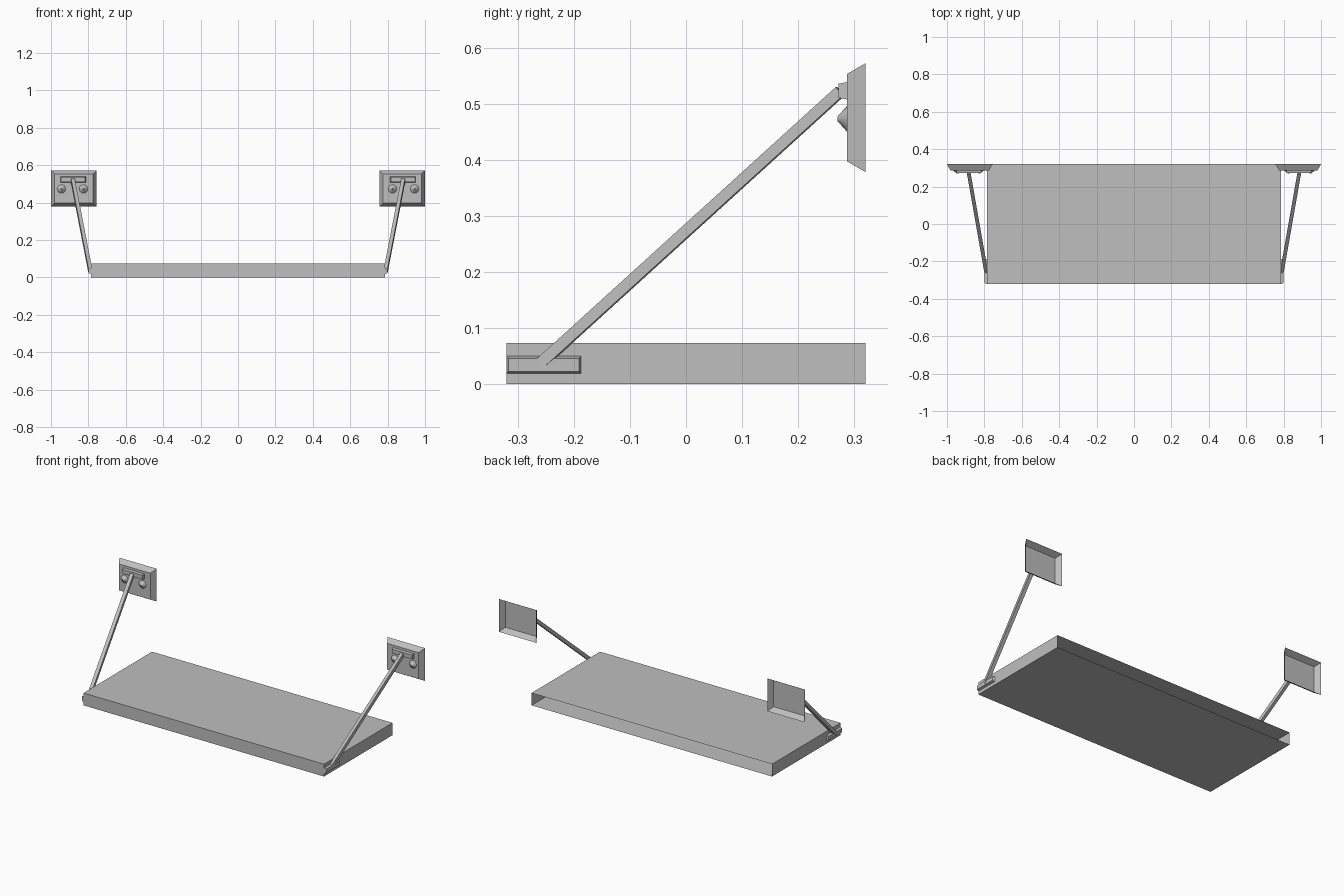
import bpy, bmesh, math
from mathutils import Vector

if "Cube" in bpy.data.objects:
    bpy.data.objects.remove(bpy.data.objects["Cube"])

grey = bpy.data.materials.new("plain_grey")
grey.diffuse_color = (0.52, 0.52, 0.52, 1)
grey.use_nodes = True
grey.node_tree.nodes["Principled BSDF"].inputs["Base Color"].default_value = grey.diffuse_color


def make(name, bm):
    mesh = bpy.data.meshes.new(name)
    bm.to_mesh(mesh)
    bm.free()
    mesh.materials.append(grey)
    obj = bpy.data.objects.new(name, mesh)
    bpy.context.collection.objects.link(obj)
    return obj


def shell(name, centre, u, v, n, size, depth, inset):
    """Tapered box with no back; u and v span the base, n points to the front."""
    c, u, v, n = map(Vector, (centre, u, v, n))
    bm = bmesh.new()
    corners = ((-1, -1), (1, -1), (1, 1), (-1, 1))
    base, front = [], []
    for a, b in corners:
        base.append(bm.verts.new(c + u * a * size[0] / 2 + v * b * size[1] / 2))
        front.append(bm.verts.new(c + u * a * (size[0] / 2 - inset)
                                  + v * b * (size[1] / 2 - inset) + n * depth))
    for i in range(4):
        j = (i + 1) % 4
        bm.faces.new((base[i], base[j], front[j], front[i]))
    bm.faces.new(front)
    # Point every face away from the middle of the shell
    middle = c + n * depth / 2
    bm.normal_update()
    for f in bm.faces:
        if f.normal.dot(f.calc_center_median() - middle) < 0:
            f.normal_flip()
    return make(name, bm)


def rod(name, start, end, width):
    """Square bar between two points, with level side edges."""
    a, b = Vector(start), Vector(end)
    axis = (b - a).normalized()
    side = axis.cross(Vector((0, 0, 1))).normalized()
    up = side.cross(axis)
    bm = bmesh.new()
    rings = [[bm.verts.new(p + (side * i + up * j) * width / 2)
              for i, j in ((-1, -1), (1, -1), (1, 1), (-1, 1))] for p in (a, b)]
    for i in range(4):
        j = (i + 1) % 4
        bm.faces.new((rings[0][i], rings[0][j], rings[1][j], rings[1][i]))
    bm.faces.new(rings[0][::-1])
    bm.faces.new(rings[1])
    bmesh.ops.recalc_face_normals(bm, faces=bm.faces)
    return make(name, bm)


def bolt(name, x, z):
    """Round pointed bolt head facing the front."""
    bpy.ops.mesh.primitive_cone_add(vertices=16, radius1=0.023, radius2=0.004, depth=0.017,
                                    location=(x, 0.2785, z), rotation=(math.pi / 2, 0, 0))
    obj = bpy.context.object
    obj.name = name
    obj.data.materials.append(grey)
    bpy.ops.object.shade_smooth_by_angle()


X, Y, Z = (1, 0, 0), (0, 1, 0), (0, 0, 1)
FRONT = (0, -1, 0)

# Board, open at the wall side
shell("board", (0, 0.32, 0.0365), X, Z, FRONT, (1.574, 0.073), 0.64, 0)

for s, label in ((-1, "left"), (1, "right")):
    # Wall plate with its slot mount and two bolts
    shell(label + "_wall_plate", (s * 0.878, 0.32, 0.475), X, Z, FRONT,
          (0.244, 0.194), 0.033, 0.019)
    shell(label + "_rod_mount", (s * 0.882, 0.287, 0.523), X, Z, FRONT,
          (0.136, 0.031), 0.015, 0.003)
    for k, offset in enumerate((-0.059, 0.059)):
        bolt(f"{label}_bolt_{k + 1}", s * 0.885 + offset, 0.473)
    # Bracket on the board end
    shell(label + "_board_bracket", (s * 0.787, -0.2535, 0.0345), Y, Z, (s, 0, 0),
          (0.133, 0.031), 0.013, 0.004)
    # Supporting rod
    rod(label + "_rod", (s * 0.79, -0.26, 0.036), (s * 0.884, 0.275, 0.522), 0.02)
